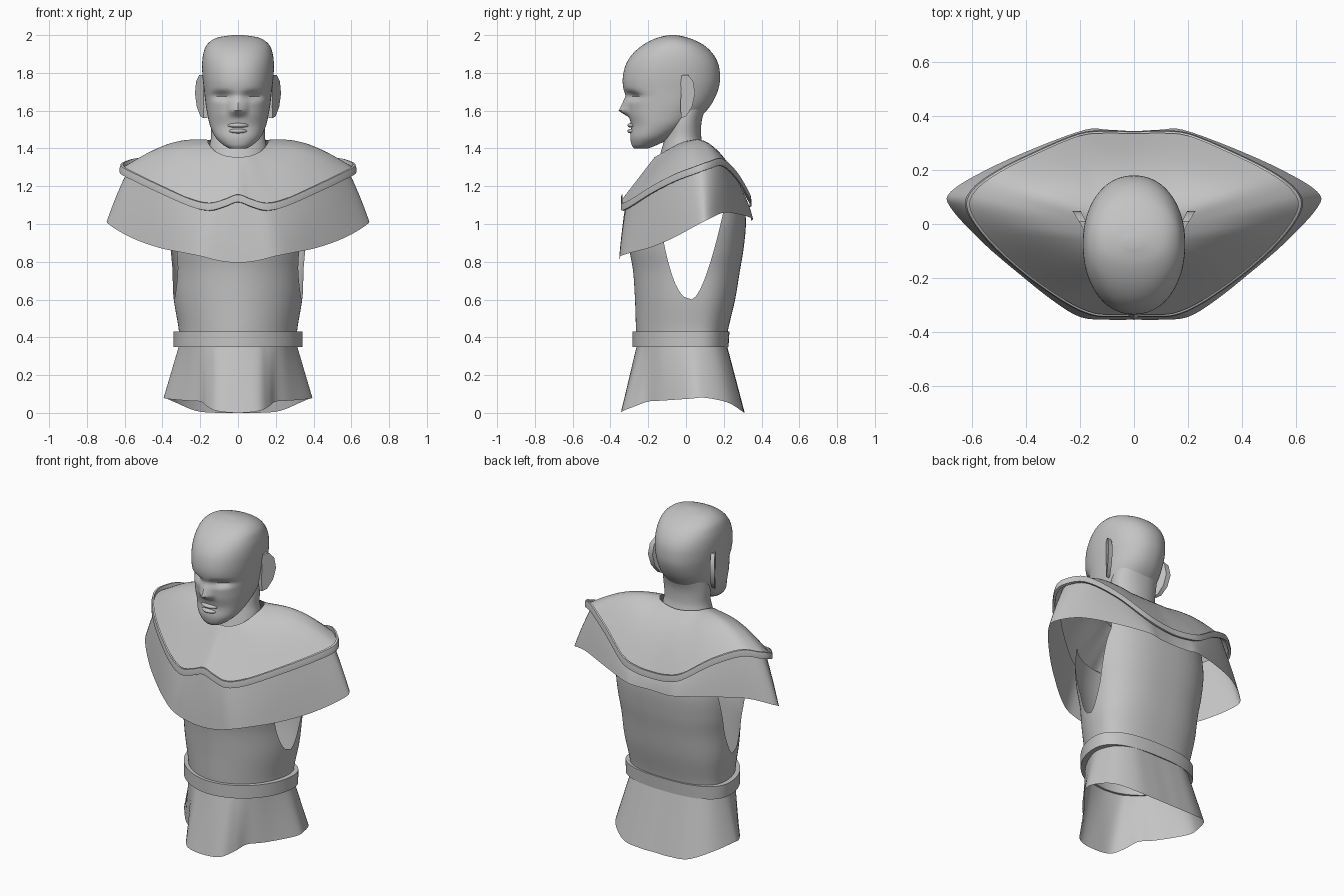
import bpy, bmesh, math
from mathutils import Vector

if "Cube" in bpy.data.objects:
    bpy.data.objects.remove(bpy.data.objects["Cube"])

grey = bpy.data.materials.new("plain grey")
grey.diffuse_color = (0.55, 0.55, 0.55, 1)
grey.use_nodes = True
grey.node_tree.nodes["Principled BSDF"].inputs["Base Color"].default_value = grey.diffuse_color


def finish(name, bm):
    bmesh.ops.recalc_face_normals(bm, faces=bm.faces)
    me = bpy.data.meshes.new(name)
    bm.to_mesh(me)
    bm.free()
    me.materials.append(grey)
    ob = bpy.data.objects.new(name, me)
    bpy.context.collection.objects.link(ob)
    return ob


def spline(pts, k, closed=False):
    """Catmull-Rom through tuples, k samples per segment."""
    n, out = len(pts), []
    get = (lambda i: pts[i % n]) if closed else (lambda i: pts[max(0, min(n - 1, i))])
    for i in range(n if closed else n - 1):
        for j in range(k):
            t = j / k
            out.append(tuple(0.5 * (2 * b + (c - a) * t + (2 * a - 5 * b + 4 * c - d) * t * t
                                    + (3 * b - a - 3 * c + d) * t ** 3)
                             for a, b, c, d in zip(get(i - 1), get(i), get(i + 1), get(i + 2))))
    return out if closed else out + [pts[-1]]


def loft(name, rows, wrap=True, tube=False, caps=False):
    bm = bmesh.new()
    grid = [[bm.verts.new(p) for p in r] for r in rows]
    m = len(rows[0])
    pairs = list(zip(grid, grid[1:])) + ([(grid[-1], grid[0])] if tube else [])
    for a, b in pairs:
        for i in range(m if wrap else m - 1):
            j = (i + 1) % m
            bm.faces.new((a[i], a[j], b[j], b[i]))
    if caps:
        bm.faces.new(grid[0])
        bm.faces.new(grid[-1])
    return finish(name, bm)


def oval(key, thetas, n=2.5, nf=None, cy=None):
    """Superellipse ring from (z, half width, front y, back y); theta 0 is the front."""
    z, hw, yf, yb = key
    cy = (yf + yb) / 2 if cy is None else cy
    f = lambda v, e: math.copysign(abs(v) ** e, v)
    ring = []
    for t in thetas:
        c = math.cos(t)
        e, ry = (2 / (nf or n), cy - yf) if c > 0 else (2 / n, yb - cy)
        ring.append((hw * f(math.sin(t), e), cy - ry * f(c, e), z))
    return ring


MID, NF, NB = .05, 1.9, 2.5  # body section: rounder in front, squarer behind


def body(key, thetas):
    return oval(key, thetas, NB, NF, MID)


def theta_at(key, y):
    if y < MID:
        return math.acos(((MID - y) / (MID - key[2])) ** (NF / 2))
    return math.acos(-((y - MID) / (key[3] - MID)) ** (NB / 2))


def span(a, b, n):
    return [a + (b - a) * i / n for i in range(n + 1)]


TURN = span(0, 2 * math.pi, 96)[:-1]


def half_ring(pts, k):
    """Closed ring from control points running front centre to back centre."""
    return spline(pts + [(-x, y, z) for x, y, z in pts[-2:0:-1]], k, True)


def scaled(ring, s, dz):
    return [(x * s, y * s, z + dz) for x, y, z in ring]


def blend(a, b, n, bulge):
    return [[Vector(p).lerp(Vector(q), t) + bulge(q) * math.sin(math.pi * t)
             for p, q in zip(a, b)] for t in span(0, 1, n)]


# Mantle: neck opening down to a wavy edge
neck_edge = half_ring([(0, -.165, 1.355), (.06, -.155, 1.36), (.12, -.11, 1.385),
                       (.155, -.035, 1.425), (.155, .03, 1.445), (.11, .08, 1.44),
                       (0, .1, 1.43)], 8)
edge = half_ring([(0, -.335, 1.135), (.07, -.335, 1.11), (.15, -.33, 1.09), (.25, -.285, 1.112),
                  (.4, -.18, 1.18), (.53, -.06, 1.243), (.605, .05, 1.285), (.59, .12, 1.31),
                  (.5, .19, 1.325), (.35, .265, 1.255), (.2, .327, 1.15), (.1, .337, 1.118),
                  (0, .335, 1.11)], 4)
loft("mantle", blend(neck_edge, edge, 12,
                     lambda q: Vector((0, 0, .045 * max(0, min(1, (q[1] + .3) / .3))))))
loft("mantle_rim", [scaled(edge, s, dz) for s, dz in
                    ((1, .022), (1.02, .02), (1.03, 0), (1.03, -.018), (1, -.02))], tube=True)

# Cape flaring out below the mantle
hem = half_ring([(0, -.355, .795), (.1, -.355, .805), (.2, -.345, .83), (.3, -.285, .85),
                 (.42, -.19, .875), (.56, -.07, .925), (.68, .06, .995), (.68, .12, 1.025),
                 (.55, .2, 1.06), (.36, .285, 1.05), (.18, .35, 1.03), (.1, .35, 1.02),
                 (0, .345, 1.02)], 4)
loft("cape", blend(scaled(edge, .94, .01), hem, 8,
                   lambda q: Vector((.008 * q[0], .01 * q[1], 0))))

# Tunic front and back panels, parted above z = 0.6 by open armholes
keys = spline([(.36, .31, -.26, .21), (.45, .315, -.265, .225), (.6, .34, -.27, .26),
               (.75, .352, -.28, .285), (.87, .37, -.30, .305), (1.0, .38, -.305, .317),
               (1.12, .37, -.29, .31)], 10)
front, back = [], []
for key in keys:
    u = max(0, key[0] - .6)
    tf = theta_at(key, .03 - .155 * min(1, u / .34) ** .42)
    tb = theta_at(key, .03 + .16 * min(1.1, u / .43) ** .62)
    front.append(body(key, span(-tf, tf, 48)))
    back.append(body(key, span(tb, 2 * math.pi - tb, 48)))
loft("tunic_front", front, wrap=False)
loft("tunic_back", back, wrap=False)

# Belt
loft("belt", [body(k, TURN) for k in ((.35, .31, -.25, .2), (.35, .342, -.283, .225),
                                      (.43, .342, -.283, .23), (.43, .31, -.25, .2))], tube=True)

# Skirt, open below, folded inward at the front corners, hem lifted at the sides
waist = half_ring([(0, -.255, .38), (.1, -.24, .38), (.15, -.215, .38), (.2, -.18, .38),
                   (.25, -.12, .38), (.3, 0, .38), (.3, .08, .38), (.26, .155, .38),
                   (.18, .2, .38), (.09, .21, .38), (0, .21, .38)], 5)
skirt_hem = half_ring([(0, -.345, .0), (.11, -.335, .01), (.165, -.27, .035), (.2, -.2, .06),
                       (.275, -.125, .065), (.38, .02, .075), (.387, .1, .08), (.33, .22, .055),
                       (.22, .295, .01), (.1, .31, 0), (0, .31, 0)], 5)
loft("skirt", blend(waist, skirt_hem, 8, lambda q: Vector((0, 0, 0))))

# Neck
loft("neck", [oval(k, TURN, 2.1) for k in
              spline([(1.34, .165, -.145, .11), (1.42, .15, -.122, .09), (1.47, .142, -.11, .08),
                      (1.55, .145, -.1, .084), (1.63, .14, -.1, .11)], 4)])

# Head with a nose ridge and eye sockets pushed into the face
rows = []
for key in spline([(1.40, .045, -.275, -.2), (1.42, .08, -.288, -.15), (1.46, .12, -.295, -.07),
                   (1.52, .148, -.29, .02), (1.58, .162, -.305, .09), (1.64, .172, -.312, .138),
                   (1.71, .18, -.33, .17), (1.77, .187, -.335, .18), (1.84, .19, -.32, .173),
                   (1.90, .184, -.283, .143), (1.95, .164, -.225, .09), (1.985, .115, -.155, .015),
                   (2.0, .03, -.09, -.05)], 6):
    row = []
    for x, y, z in oval(key, TURN, 2.15):
        if y < -.15:
            ridge = max(0, min((1.68 - z) / .08, (z - 1.565) / .035))
            y -= .05 * ridge * max(0, 1 - abs(x) / .06)
            y += .035 * math.exp(-((abs(x) - .085) / .055) ** 2 - ((z - 1.678) / .022) ** 2)
        row.append((x, y, z))
    rows.append(row)
loft("head", rows, caps=True)

# Lips
for name, z, w in (("upper_lip", 1.522, .062), ("lower_lip", 1.492, .055)):
    bm = bmesh.new()
    bmesh.ops.create_uvsphere(bm, u_segments=24, v_segments=12, radius=1)
    for v in bm.verts:
        v.co = Vector((v.co.x * w, v.co.y * .02 - .29 + .02 * v.co.x ** 2, v.co.z * .012 + z))
    finish(name, bm)

# Ears, flaring outward toward the back and tapering in at the lobe
outline = [(-.04, 1.785), (.01, 1.79), (.038, 1.755), (.048, 1.69), (.032, 1.62),
           (.0, 1.57), (-.025, 1.56), (-.03, 1.62), (-.025, 1.72)]
for side, name in ((1, "ear_left"), (-1, "ear_right")):
    ring = lambda dx, s: [(side * (.175 + .6 * (y + .04) * s + dx), y, z) for y, z in outline]
    loft(name, [ring(0, 1), ring(-.02, .8)], caps=True)

bpy.ops.object.select_all(action='SELECT')
bpy.context.view_layer.objects.active = bpy.data.objects["head"]
bpy.ops.object.shade_smooth_by_angle(angle=math.radians(40))
